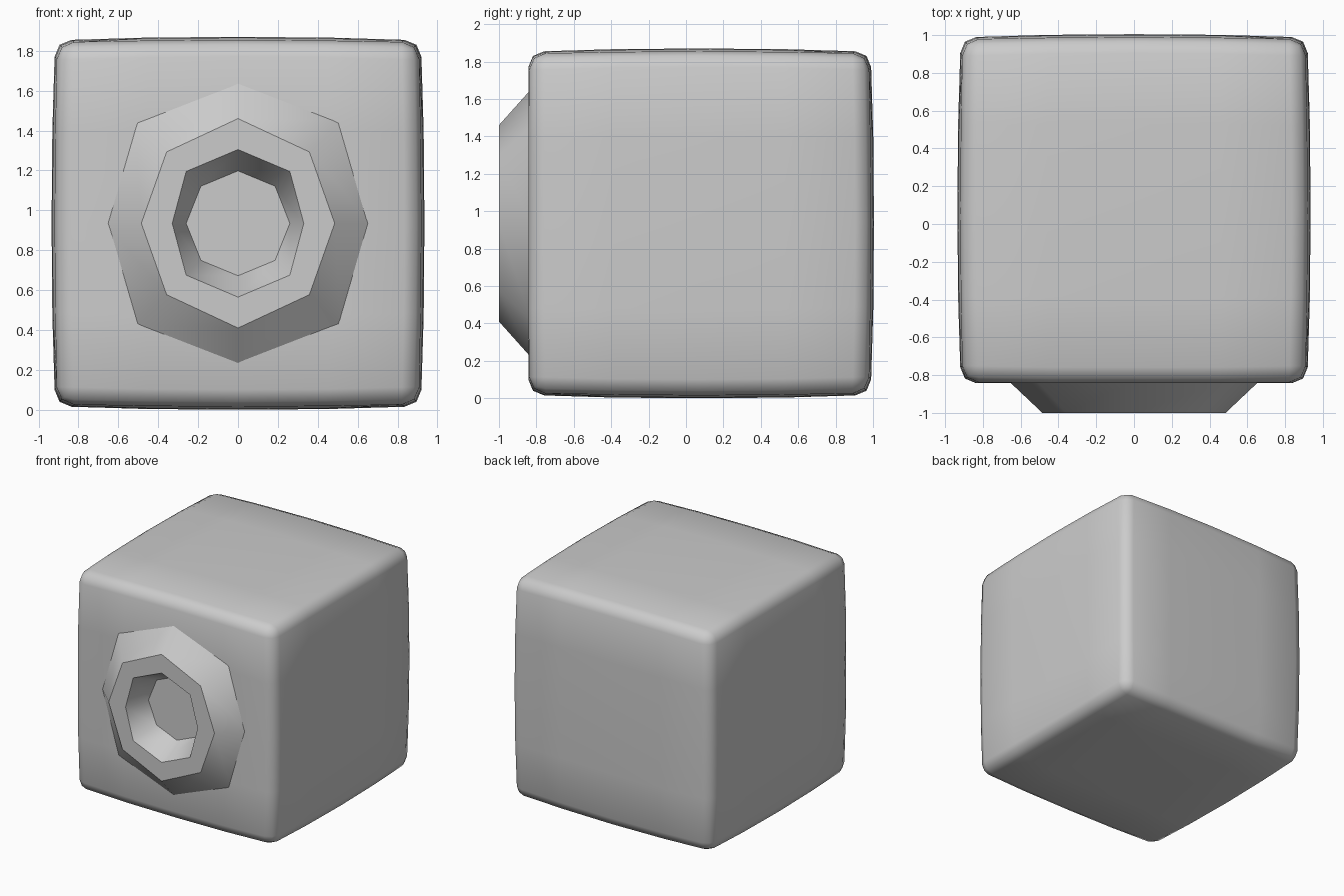
import bpy, bmesh
from math import pi

if "Cube" in bpy.data.objects:
    bpy.data.objects.remove(bpy.data.objects["Cube"])

CY, CZ = 0.07, 0.935          # centre of the block
N = 4                         # facets per block side


def finish(bm, name):
    bmesh.ops.recalc_face_normals(bm, faces=bm.faces)
    me = bpy.data.meshes.new(name)
    bm.to_mesh(me)
    bm.free()
    ob = bpy.data.objects.new(name, me)
    bpy.context.collection.objects.link(ob)
    return ob


def swell(a, b, c):
    # pushes one cube coordinate outwards towards the face centre
    return a * (0.905 + 0.015 * (1 - b * b) + 0.015 * (1 - c * c))


# Block: slightly swollen cube with rounded edges
bm = bmesh.new()
bmesh.ops.create_cube(bm, size=2)
bmesh.ops.subdivide_edges(bm, edges=bm.edges[:], cuts=N - 1, use_grid_fill=True)
rim = [e for e in bm.edges if e.calc_face_angle() > 1]
# open the front behind the ring so its recess can sink in
middle = [f for f in bm.faces
          if f.calc_center_median().y < -0.99
          and max(abs(f.calc_center_median().x), abs(f.calc_center_median().z)) < 0.4]
bmesh.ops.delete(bm, geom=middle, context='FACES')
for v in bm.verts:
    x, y, z = v.co
    ny = swell(y, x, z)
    if y < 0:                 # the front is almost flat
        ny = max(ny, -0.913)
    v.co = (swell(x, y, z), ny + CY, swell(z, x, y) + CZ)
bmesh.ops.bevel(bm, geom=rim, offset=0.085, offset_type='OFFSET',
                segments=2, profile=0.5, affect='EDGES')
for f in bm.faces:
    f.smooth = True
finish(bm, "block")

# Raised eight-sided ring with a recessed floor: y, side, top and diagonal radius
profile = [(-0.83, 0.665, 0.715, 0.515),
           (-1.00, 0.485, 0.525, 0.358),
           (-1.00, 0.330, 0.370, 0.260),
           (-0.80, 0.260, 0.263, 0.186)]
bm = bmesh.new()
loops = []
for y, s, t, d in profile:
    pts = [(s, 0), (d, d), (0, t), (-d, d), (-s, 0), (-d, -d), (0, -t), (d, -d)]
    loops.append([bm.verts.new((x, y, CZ + z)) for x, z in pts])
for a, b in zip(loops, loops[1:]):
    for i in range(8):
        j = (i + 1) % 8
        bm.faces.new((a[i], a[j], b[j], b[i])).smooth = True
bm.faces.new(loops[-1])
for lp in loops:
    for i in range(8):
        bm.edges.get((lp[i], lp[(i + 1) % 8])).smooth = False
ring = finish(bm, "front_ring")
# make sure the rim faces forwards
if min(ring.data.polygons, key=lambda p: p.center.y).normal.y > 0:
    ring.data.flip_normals()
